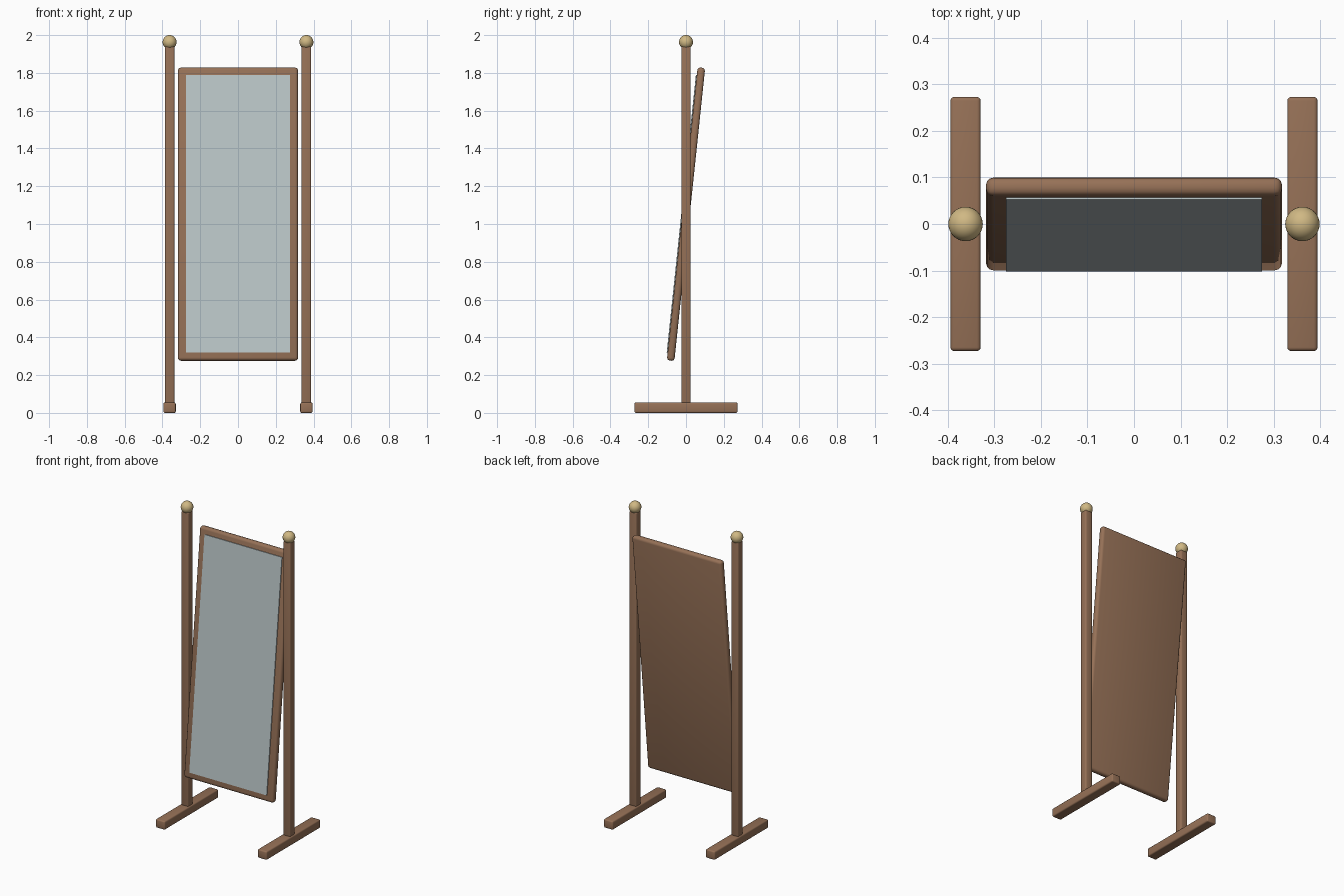
import bpy, math
from mathutils import Matrix

if "Cube" in bpy.data.objects:
    bpy.data.objects.remove(bpy.data.objects["Cube"])


def material(name, rgb):
    m = bpy.data.materials.new(name)
    m.diffuse_color = (*rgb, 1)
    m.use_nodes = True
    m.node_tree.nodes["Principled BSDF"].inputs["Base Color"].default_value = m.diffuse_color
    return m


WOOD = material("brown_wood", (0.305, 0.165, 0.095))
GLASS = material("silver_glass", (0.50, 0.57, 0.58))
BRASS = material("pale_brass", (0.63, 0.48, 0.23))

TILT = math.radians(-6)      # the panel leans back at the top
PIVOT_Z = 1.052


def box(name, size, loc, mat, bevel, tilt=0.0):
    bpy.ops.mesh.primitive_cube_add(size=1, location=loc)
    ob = bpy.context.object
    ob.name = name
    ob.data.transform(Matrix.Diagonal((*size, 1)))
    ob.rotation_euler.x = tilt
    ob.data.materials.append(mat)
    if bevel:
        mod = ob.modifiers.new("rounded_edges", 'BEVEL')
        mod.width = bevel
        mod.segments = 3
        mod.limit_method = 'NONE'
        bpy.ops.object.modifier_apply(modifier=mod.name)
    bpy.ops.object.shade_smooth_by_angle(angle=math.radians(40))
    return ob


# Stand: foot, post and ball finial on each side
for side, s in (("left", -1), ("right", 1)):
    x = 0.362 * s
    box(side + "_foot", (0.065, 0.546, 0.055), (x, 0, 0.0275), WOOD, 0.008)
    box(side + "_post", (0.051, 0.05, 1.89), (x, 0, 0.995), WOOD, 0.008)
    bpy.ops.mesh.primitive_uv_sphere_add(segments=32, ring_count=16,
                                         radius=0.037, location=(x, 0, 1.963))
    ball = bpy.context.object
    ball.name = side + "_finial"
    ball.data.materials.append(BRASS)
    bpy.ops.object.shade_smooth()

# Tilted backing frame
box("mirror_frame", (0.636, 0.04, 1.56), (0, 0, PIVOT_Z), WOOD, 0.016, TILT)

# Mirror plate, slightly proud of the frame front
depth = 0.0205
box("mirror_glass", (0.55, 0.009, 1.478),
    (0, -depth * math.cos(TILT), PIVOT_Z - depth * math.sin(TILT)), GLASS, 0, TILT)
